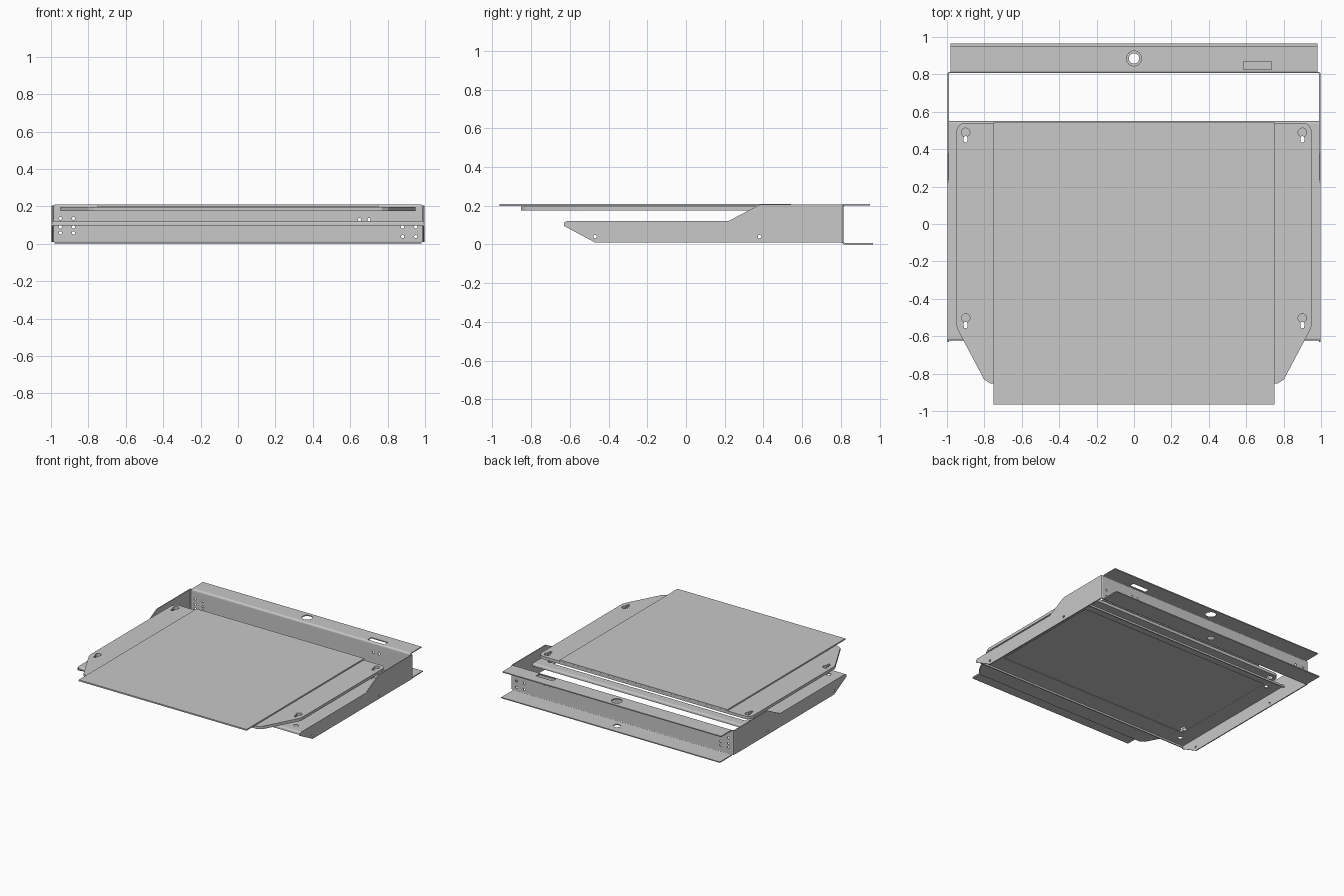
import bpy, bmesh, math
from mathutils import Vector

old = bpy.data.objects.get("Cube")
if old:
    bpy.data.objects.remove(old, do_unlink=True)

steel = bpy.data.materials.new("grey steel")
steel.use_nodes = True
GREY = (0.58, 0.58, 0.58, 1)
steel.diffuse_color = GREY
steel.node_tree.nodes["Principled BSDF"].inputs["Base Color"].default_value = GREY

T = 0.008  # sheet thickness


def make(name, bm):
    bmesh.ops.recalc_face_normals(bm, faces=bm.faces)
    mesh = bpy.data.meshes.new(name)
    bm.to_mesh(mesh)
    bm.free()
    mesh.materials.append(steel)
    ob = bpy.data.objects.new(name, mesh)
    bpy.context.collection.objects.link(ob)
    return ob


def add_prism(bm, outline, axis, low, high):
    """Extrude a 2D outline along an axis (the outline uses the other two in order)."""
    def place(p, depth):
        c = list(p)
        c.insert(axis, depth)
        return c
    face = bm.faces.new([bm.verts.new(place(p, low)) for p in outline])
    new = bmesh.ops.extrude_face_region(bm, geom=[face])["geom"]
    shift = Vector(place((0, 0), high - low))
    bmesh.ops.translate(bm, vec=shift, verts=[g for g in new if isinstance(g, bmesh.types.BMVert)])


def prism(name, outline, axis, low, high):
    bm = bmesh.new()
    add_prism(bm, outline, axis, low, high)
    return make(name, bm)


def circle(u, v, r, n=16):
    return [(u + r * math.cos(math.tau * i / n), v + r * math.sin(math.tau * i / n)) for i in range(n)]


def rect(u0, u1, v0, v1):
    return [(u0, v0), (u1, v0), (u1, v1), (u0, v1)]


def keyhole(u, v, r=0.023, half=0.011, drop=0.055):
    start = -math.pi / 2 + math.asin(half / r)
    sweep = math.tau - 2 * math.asin(half / r)
    arc = [(u + r * math.cos(start + sweep * i / 14), v + r * math.sin(start + sweep * i / 14)) for i in range(15)]
    tip = [(u + half * math.cos(a), v - drop + half + half * math.sin(a))
           for a in (math.pi, math.pi * 1.25, math.pi * 1.5, math.pi * 1.75, math.tau)]
    return arc + tip


def apply_modifier(ob, mod):
    bpy.context.view_layer.objects.active = ob
    with bpy.context.temp_override(object=ob, active_object=ob, selected_objects=[ob]):
        bpy.ops.object.modifier_apply(modifier=mod.name)


def punch(ob, outlines, axis, low, high):
    """Cut holes through a sheet."""
    bm = bmesh.new()
    for outline in outlines:
        add_prism(bm, outline, axis, low, high)
    cutter = make("hole_cutter", bm)
    cutter.hide_render = True
    mod = ob.modifiers.new("holes", "BOOLEAN")
    mod.operation = "DIFFERENCE"
    mod.solver = "EXACT"
    mod.object = cutter
    apply_modifier(ob, mod)
    bpy.data.objects.remove(cutter, do_unlink=True)


def bent_sheet(name, path, half_width, radius):
    """Sheet folded along a y-z path with rounded bends, running along x."""
    pts = [Vector(path[0])]
    for a, b, c in zip(path, path[1:], path[2:]):
        a, b, c = Vector(a), Vector(b), Vector(c)
        p = b + (a - b).normalized() * radius
        q = b + (c - b).normalized() * radius
        for i in range(5):
            t = i / 4
            pts.append(p * (1 - t) ** 2 + b * 2 * t * (1 - t) + q * t * t)
    pts.append(Vector(path[-1]))
    bm = bmesh.new()
    rows = [[bm.verts.new((x, p.x, p.y)) for p in pts] for x in (-half_width, half_width)]
    for i in range(len(pts) - 1):
        bm.faces.new((rows[0][i], rows[0][i + 1], rows[1][i + 1], rows[1][i]))
    ob = make(name, bm)
    mod = ob.modifiers.new("thickness", "SOLIDIFY")
    mod.thickness = T
    mod.offset = 0
    mod.use_even_offset = True
    apply_modifier(ob, mod)
    return ob


# Rear channel with an upper and a lower flange
channel = bent_sheet("rear_channel", [(0.95, 0.206), (0.81, 0.206), (0.81, 0.004), (0.966, 0.004)], 0.98, 0.012)
punch(channel, [circle(0, 0.885, 0.04, 24), rect(0.585, 0.735, 0.825, 0.87)], 2, 0.15, 0.25)
punch(channel, [circle(0, 0.885, 0.028, 24)], 2, -0.05, 0.05)
rivets = [circle(x, z, 0.009, 10) for x in (-0.95, -0.88) for z in (0.135, 0.09, 0.058)]
rivets += [circle(x, z, 0.009, 10) for x in (0.88, 0.95) for z in (0.09, 0.038)]
rivets += [circle(x, 0.13, 0.009, 10) for x in (0.65, 0.7)]
punch(channel, rivets, 1, 0.77, 0.84)

# Side plates, deep at the rear and tapered at the front, folded into the rear web
side_profile = [(0.802, 0.01), (0.802, 0.205), (0.38, 0.205), (0.22, 0.121),
                (-0.615, 0.121), (-0.63, 0.112), (-0.63, 0.095), (-0.47, 0.01)]
corner = [(0.99, 0.802), (0.998, 0.802), (0.995, 0.81), (0.988, 0.814), (0.978, 0.814), (0.978, 0.806), (0.986, 0.806)]
for name, side in (("left", 1), ("right", -1)):
    low, high = sorted((side * 0.99, side * 0.998))
    plate = prism(name + "_side_plate", side_profile, 0, low, high)
    punch(plate, [circle(y, 0.04, 0.009, 12) for y in (-0.47, 0.38)], 0, low - 0.05, high + 0.05)
    prism(name + "_corner_bend", [(side * x, y) for x, y in corner], 2, 0.01, 0.205)

# Open floor frame between the side plates, lips folded down front and rear
floor = bent_sheet("floor_frame", [(-0.62, 0.098), (-0.62, 0.117), (0.546, 0.117), (0.546, 0.098)], 0.99, 0.01)
slots = [circle(x, y, 0.018) for x in (-0.9, 0.9) for y in (0.452, -0.542)]
punch(floor, slots + [rect(-0.86, 0.86, -0.47, 0.47)], 2, 0.105, 0.15)

# Tray with cut corners and keyhole mounts
half_tray = [(0.75, -0.852), (0.77, -0.852), (0.802, -0.83), (0.94, -0.57), (0.95, -0.54),
             (0.95, 0.5), (0.94, 0.52), (0.925, 0.535), (0.905, 0.54)]
tray = prism("tray", half_tray + [(-x, y) for x, y in reversed(half_tray)], 2, 0.174, 0.197)
punch(tray, [keyhole(x, y) for x in (-0.9, 0.9) for y in (0.49, -0.503)], 2, 0.15, 0.22)

# Raised top sheet
prism("top_sheet", rect(-0.752, 0.752, -0.965, 0.543), 2, 0.199, 0.21)
